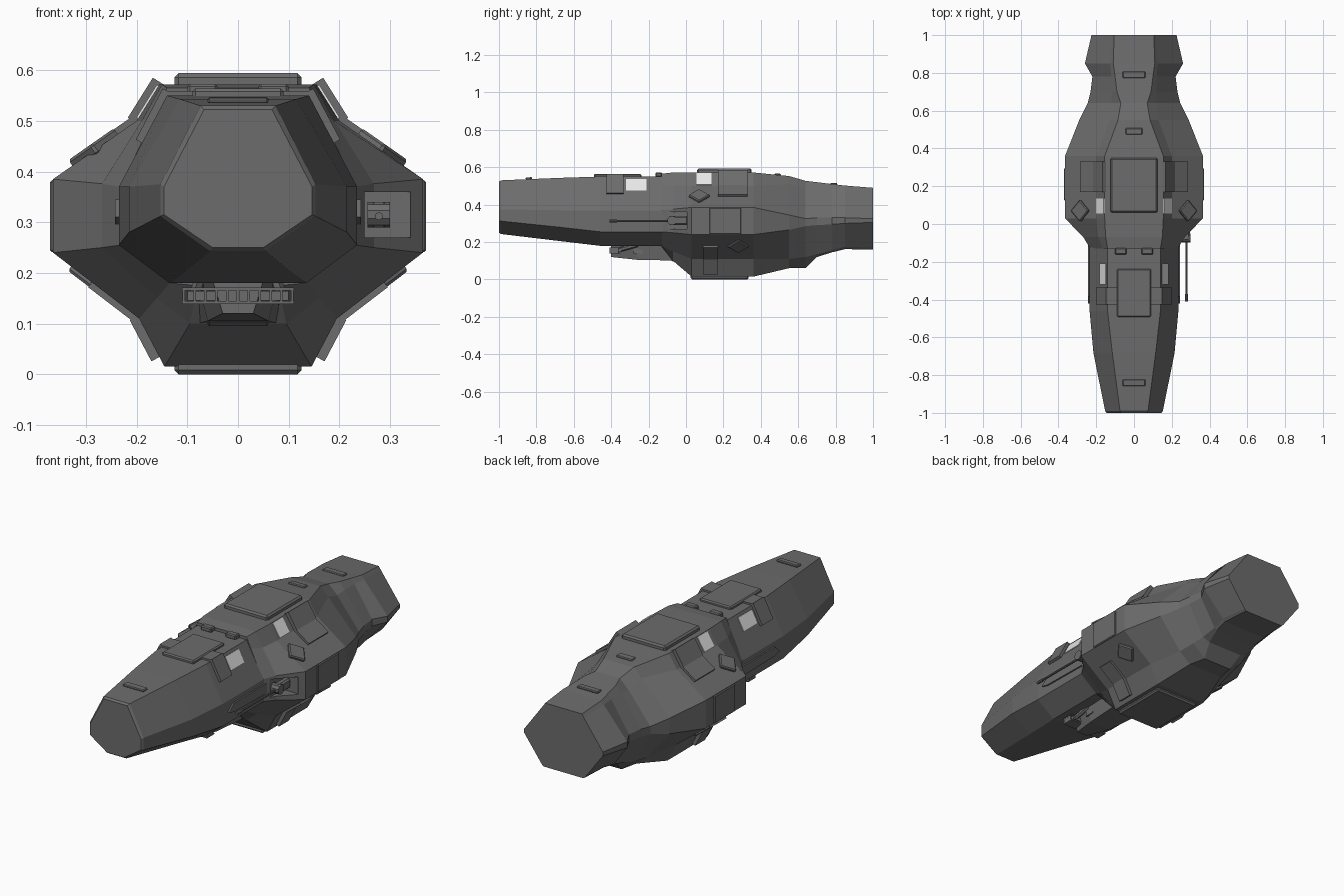
import bpy, bmesh
from math import radians, atan2, cos, sin
from mathutils import Vector, Matrix

cube = bpy.data.objects.get("Cube")
if cube:
    bpy.data.objects.remove(cube, do_unlink=True)


def material(name, v):
    m = bpy.data.materials.new(name)
    m.use_nodes = True
    m.diffuse_color = (v, v, v, 1)
    bsdf = m.node_tree.nodes["Principled BSDF"]
    bsdf.inputs["Base Color"].default_value = (v, v, v, 1)
    bsdf.inputs["Roughness"].default_value = 0.7
    return m


HULL = material("hull grey", 0.15)
GLASS = material("pale window", 0.85)


def finish(name, bm, mat=HULL):
    bmesh.ops.recalc_face_normals(bm, faces=bm.faces)
    me = bpy.data.meshes.new(name)
    bm.to_mesh(me)
    bm.free()
    me.materials.append(mat)
    ob = bpy.data.objects.new(name, me)
    bpy.context.collection.objects.link(ob)
    return ob


def loft(name, sections):
    """Skin symmetric cross-sections: (y, right-half points from top to bottom)."""
    bm = bmesh.new()
    rings = []
    for y, half in sections:
        pts = list(half) + [(-x, z) for x, z in reversed(half)]
        rings.append([bm.verts.new((x, y, z)) for x, z in pts])
    n = len(rings[0])
    for a, b in zip(rings, rings[1:]):
        for i in range(n):
            j = (i + 1) % n
            bm.faces.new((a[i], a[j], b[j], b[i]))
    bm.faces.new(rings[0])
    bm.faces.new(rings[-1])
    return finish(name, bm)


def box(name, loc, size, tilt=0, spin=0, bevel=0, mat=HULL, pitch=0):
    """Box spun about its own z, then pitched about x and tilted about y (degrees)."""
    bm = bmesh.new()
    bmesh.ops.create_cube(bm, size=1)
    bmesh.ops.scale(bm, vec=size, verts=bm.verts)
    if bevel:
        bmesh.ops.bevel(bm, geom=bm.edges[:], offset=bevel, segments=1, affect='EDGES')
    rot = (Matrix.Rotation(radians(tilt), 4, 'Y') @ Matrix.Rotation(radians(pitch), 4, 'X')
           @ Matrix.Rotation(radians(spin), 4, 'Z'))
    bm.transform(Matrix.Translation(loc) @ rot)
    return finish(name, bm, mat)


def rod(name, start, end, r, sides=8):
    a, b = Vector(start), Vector(end)
    bm = bmesh.new()
    bmesh.ops.create_cone(bm, cap_ends=True, segments=sides, radius1=r, radius2=r,
                          depth=(b - a).length)
    rot = (b - a).to_track_quat('Z', 'Y').to_matrix().to_4x4()
    bm.transform(Matrix.Translation((a + b) / 2) @ rot)
    return finish(name, bm)


def prism(name, pts, x0, x1):
    """Extrude a (y, z) outline along x."""
    bm = bmesh.new()
    a = [bm.verts.new((x0, y, z)) for y, z in pts]
    b = [bm.verts.new((x1, y, z)) for y, z in pts]
    bm.faces.new(a)
    bm.faces.new(b)
    for i in range(len(a)):
        j = (i + 1) % len(a)
        bm.faces.new((a[i], a[j], b[j], b[i]))
    return finish(name, bm)


def on_slope(name, p, q, t0, t1, y, dy, thick, s, mat=HULL, lift=0.0, bevel=0):
    """Plate lying on the hull slope p-q, covering the fraction t0..t1 of it."""
    p, q = Vector(p), Vector(q)
    d = q - p
    n = Vector((-d.y, d.x)).normalized()
    if n.x < 0:
        n = -n
    c = p + d * (t0 + t1) / 2 + n * lift
    tilt = atan2(-d.y, d.x) * 180 / 3.14159265
    return box(name, (s * c.x, y, c.y), (d.length * (t1 - t0), dy, thick), s * tilt,
               bevel=bevel, mat=mat)


# Long forward hull
neck = ((0.14, 0.55), (0.235, 0.37), (0.235, 0.255), (0.135, 0.18))
loft("forward_hull", [
    (-1.0, ((0.067, 0.522), (0.146, 0.37), (0.146, 0.315), (0.05, 0.25))),
    (-0.99, ((0.074, 0.53), (0.153, 0.375), (0.153, 0.312), (0.055, 0.243))),
    (-0.68, ((0.115, 0.543), (0.215, 0.37), (0.215, 0.28), (0.10, 0.206))),
    (-0.46, neck), (0.05, neck)])

# Wide main body and tail
body = ((0.155, 0.572), (0.2, 0.5), (0.365, 0.385), (0.365, 0.24), (0.195, 0.11), (0.145, 0.015))
main_body = loft("main_body", [
    (-0.13, ((0.14, 0.565), (0.165, 0.51), (0.232, 0.37), (0.232, 0.255), (0.135, 0.18), (0.08, 0.175))),
    (-0.07, ((0.15, 0.572), (0.19, 0.5), (0.268, 0.376), (0.268, 0.25), (0.16, 0.15), (0.095, 0.1))),
    (0.03, body), (0.36, body),
    (0.55, ((0.085, 0.553), (0.13, 0.51), (0.29, 0.345), (0.29, 0.265), (0.165, 0.11), (0.10, 0.06))),
    (0.64, ((0.07, 0.527), (0.12, 0.48), (0.245, 0.325), (0.245, 0.285), (0.155, 0.12), (0.08, 0.06))),
    (0.70, ((0.09, 0.52), (0.12, 0.485), (0.23, 0.33), (0.23, 0.29), (0.14, 0.135), (0.10, 0.12))),
    (0.78, ((0.10, 0.51), (0.12, 0.485), (0.22, 0.33), (0.22, 0.295), (0.135, 0.155), (0.12, 0.145))),
    (0.85, ((0.11, 0.502), (0.125, 0.485), (0.26, 0.33), (0.26, 0.30), (0.14, 0.175), (0.125, 0.162))),
    (1.0, ((0.105, 0.49), (0.115, 0.475), (0.225, 0.325), (0.225, 0.305), (0.125, 0.17), (0.115, 0.16)))])

# Gun alcove on the left shoulder
cutter = box("alcove_cutter", (0.295, -0.1, 0.315), (0.09, 0.22, 0.09))
mod = main_body.modifiers.new("alcove", 'BOOLEAN')
mod.operation = 'DIFFERENCE'
mod.solver = 'EXACT'
mod.object = cutter
bpy.context.view_layer.objects.active = main_body
bpy.ops.object.modifier_apply(modifier=mod.name)
bpy.data.objects.remove(cutter, do_unlink=True)

# Side gun
box("gun_mount", (0.278, -0.04, 0.315), (0.035, 0.1, 0.05), bevel=0.008)
rod("gun_pivot", (0.255, -0.075, 0.315), (0.3, -0.075, 0.315), 0.025, 10)
rod("gun_barrel", (0.278, -0.41, 0.312), (0.278, -0.05, 0.312), 0.006)
rod("gun_muzzle", (0.278, -0.41, 0.312), (0.278, -0.37, 0.312), 0.008)

# Roof and belly hatches
box("roof_hatch", (0, 0.205, 0.578), (0.25, 0.29, 0.032), bevel=0.008)
box("belly_hatch", (0, 0.18, 0.016), (0.25, 0.31, 0.032), bevel=0.008)
box("forward_hatch", (0, -0.365, 0.553), (0.18, 0.255, 0.022), bevel=0.006)

# Low wedge vents along the spine
for label, y, z, pitch in (("nose", -0.84, 0.54, 4), ("spine", 0.49, 0.56, -4), ("tail", 0.79, 0.511, 0)):
    box(label + "_vent", (0, y, z), (0.12 if label != "spine" else 0.09, 0.035, 0.012),
        pitch=pitch, bevel=0.004)
box("belly_vent", (0, -0.075, 0.105), (0.12, 0.03, 0.012), pitch=-25, bevel=0.004)

for s, side in ((1, "left"), (-1, "right")):
    # Windows
    on_slope(side + "_front_window", neck[0], neck[1], 0.08, 0.42, -0.265, 0.11, 0.006, s, GLASS, 0.001)
    on_slope(side + "_rear_window", body[0], body[1], 0.04, 0.94, 0.095, 0.08, 0.006, s, GLASS, 0.001)
    # Saddle plates on the forward hull
    on_slope(side + "_saddle_plate", neck[0], neck[1], -0.04, 0.52, -0.38, 0.09, 0.02, s, lift=0.004)
    box(side + "_saddle_top", (s * 0.115, -0.38, 0.551), (0.06, 0.09, 0.016))
    # Shoulder and lower straps
    on_slope(side + "_shoulder_upper", body[0], body[1], -0.05, 1.05, 0.25, 0.16, 0.036, s)
    on_slope(side + "_shoulder_lower", body[1], body[2], -0.05, 0.48, 0.25, 0.16, 0.024, s)
    on_slope(side + "_belly_strap_upper", body[4], body[3], -0.05, 0.55, 0.13, 0.08, 0.024, s)
    on_slope(side + "_belly_strap_lower", body[5], body[4], 0.2, 1.05, 0.13, 0.08, 0.036, s)
    # Diamond plates
    for label, x, y, z, tilt in (("upper", 0.283, 0.07, 0.444, 35), ("lower", 0.285, 0.28, 0.181, 143)):
        box(f"{side}_{label}_diamond", (s * x, y, z), (0.082, 0.082, 0.024), s * tilt, 45, 0.005)
    # Flank panels
    box(side + "_flank_panel", (s * 0.363, 0.21, 0.312), (0.016, 0.17, 0.142), bevel=0.004)
    prism(side + "_rail", [(-0.42, 0.31), (-0.38, 0.345), (-0.1, 0.345), (-0.1, 0.295), (-0.38, 0.3)],
          s * 0.228, s * 0.243)
    # Hinges between forward hull and body
    box(side + "_hinge", (s * 0.07, -0.145, 0.56), (0.06, 0.035, 0.025), bevel=0.005)
    # Chin struts
    rod(side + "_chin_strut", (s * 0.075, -0.26, 0.185), (s * 0.085, -0.37, 0.155), 0.012, 6)
    box(side + "_chin_block", (s * 0.06, -0.255, 0.16), (0.03, 0.05, 0.04))

# Chin sensor housing, frame and bars
loft("chin_housing", [
    (-0.40, ((0.05, 0.185), (0.03, 0.12))),
    (-0.26, ((0.08, 0.185), (0.06, 0.105))),
    (0.0, ((0.09, 0.185), (0.08, 0.10)))])
box("chin_sensor", (0, -0.37, 0.155), (0.2, 0.05, 0.018))
for z in (0.142, 0.168):
    box("chin_rail", (0, -0.38, z), (0.22, 0.06, 0.006))
for i in range(11):
    box("chin_bar", ((i - 5) * 0.0214, -0.385, 0.155), (0.005, 0.05, 0.026))
box("chin_slot", (0, -0.37, 0.126), (0.06, 0.05, 0.012))
